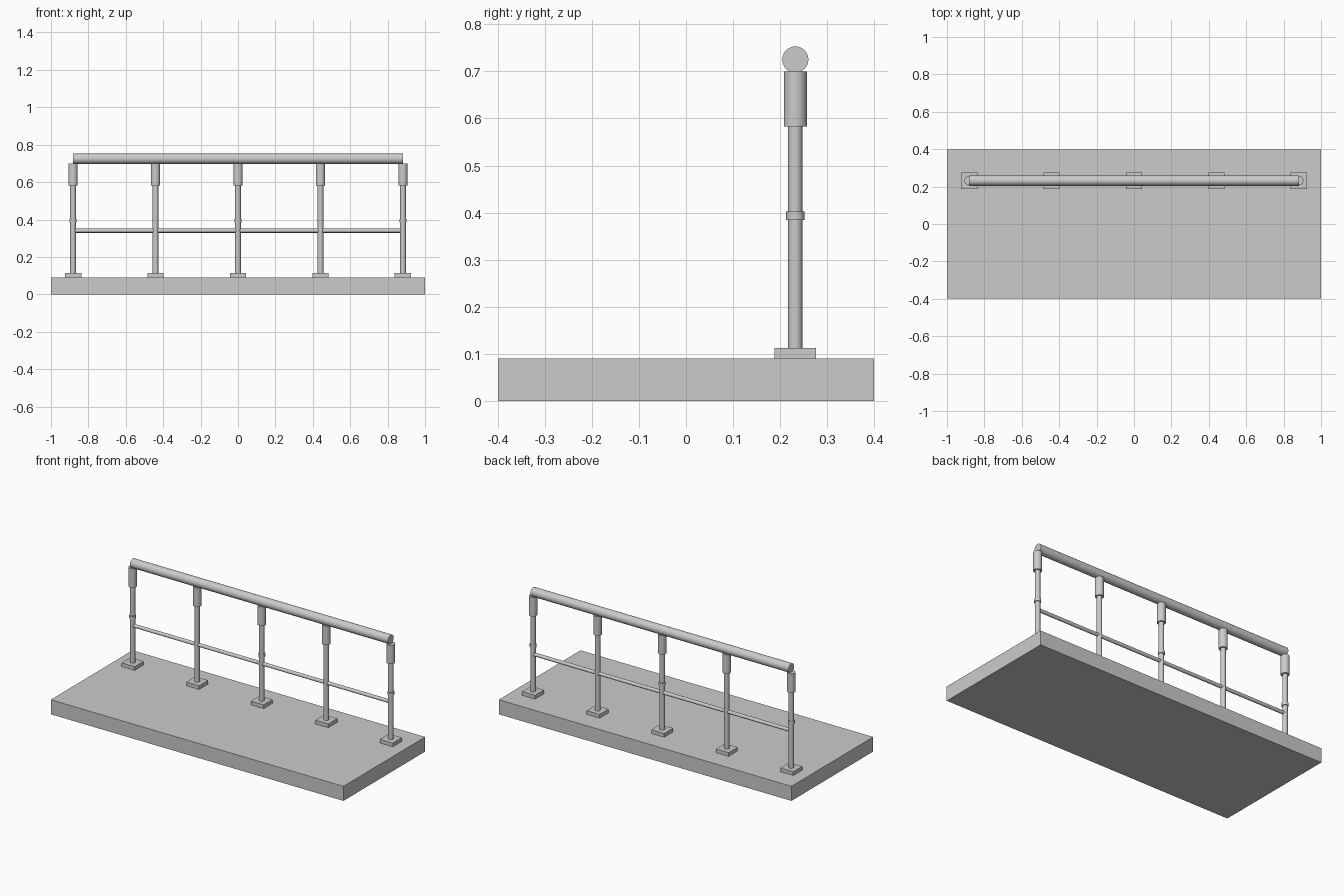
import bpy
import math

if "Cube" in bpy.data.objects:
    bpy.data.objects.remove(bpy.data.objects["Cube"], do_unlink=True)

grey = bpy.data.materials.new("plain_grey")
grey.use_nodes = True
grey.diffuse_color = (0.6, 0.6, 0.6, 1)
grey.node_tree.nodes["Principled BSDF"].inputs["Base Color"].default_value = (0.6, 0.6, 0.6, 1)

RAIL_Y = 0.232
SLAB_TOP = 0.09


def box(name, x, y, size_x, size_y, z0, z1):
    bpy.ops.mesh.primitive_cube_add(size=1, location=(x, y, (z0 + z1) / 2))
    obj = bpy.context.object
    obj.name = name
    obj.scale = (size_x, size_y, z1 - z0)
    bpy.ops.object.transform_apply(location=False, rotation=False, scale=True)
    obj.data.materials.append(grey)


def tube(name, location, radius, length, along_x=False):
    turn = (0, math.pi / 2, 0) if along_x else (0, 0, 0)
    bpy.ops.mesh.primitive_cylinder_add(vertices=32, radius=radius, depth=length,
                                        location=location, rotation=turn)
    obj = bpy.context.object
    obj.name = name
    obj.data.materials.append(grey)
    bpy.ops.object.shade_smooth_by_angle(angle=math.radians(35))


def upright(name, x, radius, z0, z1):
    tube(name, (x, RAIL_Y, (z0 + z1) / 2), radius, z1 - z0)


# Floor slab
box("floor_slab", 0, 0, 2, 0.798, 0, SLAB_TOP)

# Posts with foot plates and top sleeves; every other post has a collar
for i in range(5):
    x = (i - 2) * 0.441
    box(f"foot_plate_{i}", x, RAIL_Y, 0.088, 0.088, SLAB_TOP, 0.113)
    upright(f"post_{i}", x, 0.0152, 0.113, 0.59)
    upright(f"sleeve_{i}", x, 0.0245, 0.583, 0.70)
    if i % 2 == 0:
        upright(f"collar_{i}", x, 0.0195, 0.385, 0.403)

# Horizontal rails
tube("hand_rail", (0, RAIL_Y, 0.725), 0.0278, 1.764, along_x=True)
tube("middle_rail", (0, RAIL_Y, 0.34), 0.0108, 1.764, along_x=True)
